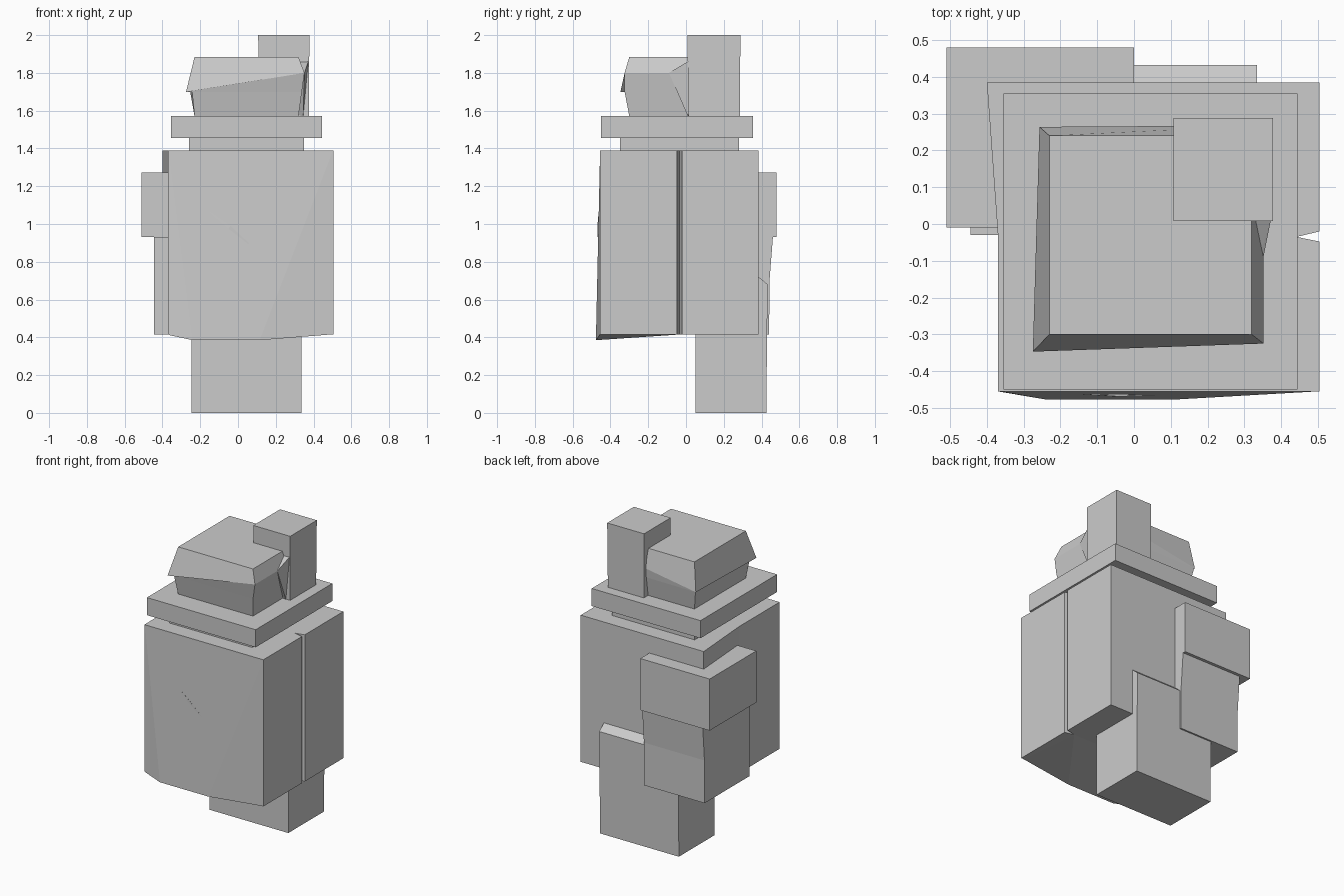
import bpy, bmesh

if "Cube" in bpy.data.objects:
    bpy.data.objects.remove(bpy.data.objects["Cube"])


def link(name, bm):
    bmesh.ops.recalc_face_normals(bm, faces=bm.faces[:])
    me = bpy.data.meshes.new(name)
    bm.to_mesh(me)
    bm.free()
    ob = bpy.data.objects.new(name, me)
    bpy.context.collection.objects.link(ob)
    return ob


def rings(name, levels):
    """Loft a stack of point rings into a closed, flat-faced solid."""
    bm = bmesh.new()
    loops = [[bm.verts.new(p) for p in ring] for ring in levels]
    bm.faces.new(loops[0][::-1])
    bm.faces.new(loops[-1])
    for a, b in zip(loops, loops[1:]):
        n = len(a)
        for i in range(n):
            j = (i + 1) % n
            bm.faces.new((a[i], a[j], b[j], b[i]))
    return link(name, bm)


def rect(x0, x1, y0, y1, z):
    return [(x0, y0, z), (x1, y0, z), (x1, y1, z), (x0, y1, z)]


def box(name, x, y, z):
    return rings(name, [rect(*x, *y, z[0]), rect(*x, *y, z[1])])


def hull(name, pts):
    bm = bmesh.new()
    for p in pts:
        bm.verts.new(p)
    bmesh.ops.convex_hull(bm, input=bm.verts[:])
    bmesh.ops.dissolve_limit(bm, angle_limit=0.01, verts=bm.verts[:], edges=bm.edges[:])
    return link(name, bm)


# Body: one outline with a narrow V groove down the right side
outline = [(-.37, -.455), (.505, -.455), (.505, -.048), (.442, -.035),
           (.505, -.02), (.505, .385), (-.40, .385), (-.37, -.03)]
rings("body", [[(x, y, z) for x, y in outline] for z in (.415, 1.39)])

# Shallow bulge leaning out at the bottom of the front
hull("front_bulge", [(-.365, -.455, 1.38), (.50, -.455, 1.38),
                     (-.24, -.477, .385), (.115, -.477, .385),
                     (-.365, -.456, .412), (.175, -.456, .41),
                     (.50, -.455, .416),
                     (-.365, -.035, .415), (.44, -.035, .415)])

# Thin diagonal crease on the front
hull("front_crease", [(-.21, -.458, 1.11), (.11, -.464, .85), (-.04, -.469, .99),
                      (-.05, -.469, .975), (-.05, -.45, .98)])

# Rear leg, its top sloping back into the body
rings("rear_leg", [rect(-.245, .335, .05, .425, 0),
                   rect(-.245, .335, .05, .432, .68),
                   rect(-.245, .335, .05, .385, .72)])

# Back left arm: wide upper block over a narrower lower one
box("arm_upper", (-.51, 0), (-.01, .48), (.93, 1.273))
rings("arm_lower", [rect(-.445, 0, -.03, .44, .415),
                    rect(-.445, 0, -.03, .442, .70),
                    rect(-.445, 0, -.03, .46, .93)])

# Neck and brim
box("neck", (-.26, .35), (-.35, .28), (1.385, 1.46))
box("brim", (-.355, .445), (-.45, .355), (1.455, 1.572))

# Head: flares upward, then out to a lip at the left front, then in to the top
rings("head", [rect(-.23, .32, -.30, .24, 1.57),
               [(-.243, -.325, 1.70), (.338, -.325, 1.70), (.338, .26, 1.70), (-.253, .262, 1.70)],
               [(-.275, -.347, 1.70), (.352, -.325, 1.80), (.352, .268, 1.80), (-.257, .264, 1.70)],
               rect(-.23, .32, -.30, .24, 1.885)])

# Tall block at the rear right of the head, with a small fillet in front
rings("head_block", [rect(.11, .375, .012, .285, 1.57),
                     rect(.107, .378, .008, .288, 2.0)])
hull("block_fillet", [(.34, -.09, 1.80), (.352, -.09, 1.80), (.372, .01, 1.86),
                      (.345, .01, 1.57), (.30, .02, 1.86), (.30, .02, 1.57)])
